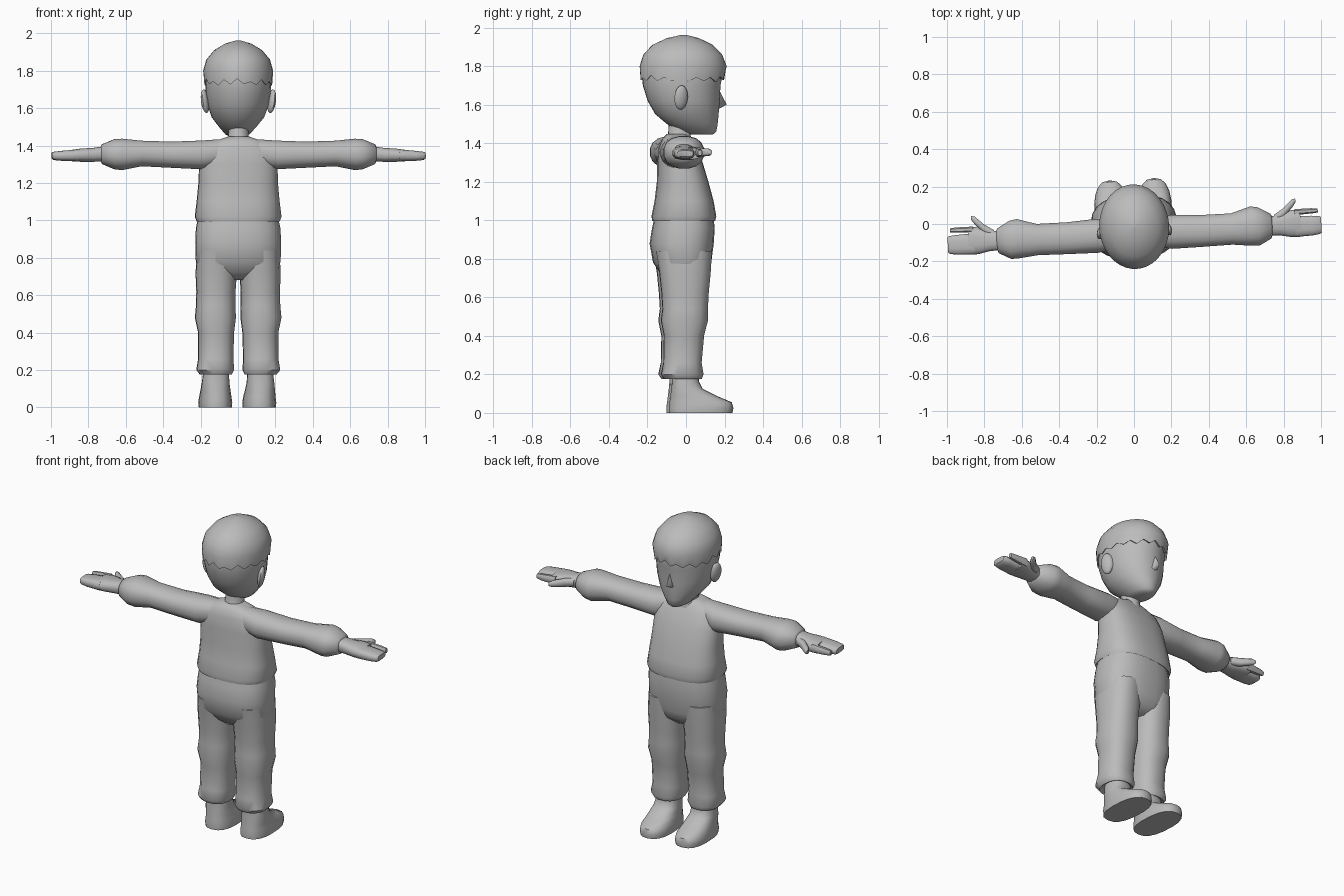
import bpy, bmesh, math, random
from mathutils import Matrix, Vector

random.seed(4)
cube = bpy.data.objects.get("Cube")
if cube:
    bpy.data.objects.remove(cube, do_unlink=True)

grey = bpy.data.materials.new("plain grey")
grey.use_nodes = True
colour = (0.5, 0.5, 0.5, 1)
grey.diffuse_color = colour
grey.node_tree.nodes["Principled BSDF"].inputs["Base Color"].default_value = colour

# The whole figure is turned slightly about the vertical
TURN = Matrix.Rotation(math.radians(3.1), 4, "Z")


def finish(name, bm, side=1, angle=50):
    """Mirror if needed, turn, and store a mesh as a smooth shaded object."""
    if side < 0:
        bmesh.ops.scale(bm, vec=(-1, 1, 1), verts=bm.verts)
    bm.transform(TURN)
    bmesh.ops.recalc_face_normals(bm, faces=bm.faces)
    mesh = bpy.data.meshes.new(name)
    bm.to_mesh(mesh)
    bm.free()
    mesh.materials.append(grey)
    obj = bpy.data.objects.new(name, mesh)
    bpy.context.collection.objects.link(obj)
    bpy.ops.object.select_all(action="DESELECT")
    obj.select_set(True)
    bpy.context.view_layer.objects.active = obj
    bpy.ops.object.shade_smooth_by_angle(angle=math.radians(angle))
    return obj


def loft(rings, axis="z", seg=16, power=2.0):
    """Skin rounded sections; each is (position, a min, a max, b min, b max)."""
    bm = bmesh.new()
    loops = []
    for t, a0, a1, b0, b1 in rings:
        loop = []
        for i in range(seg):
            ang = math.tau * (i + 0.5) / seg
            c, s = math.cos(ang), math.sin(ang)
            a = (a0 + a1) / 2 + (a1 - a0) / 2 * math.copysign(abs(c) ** (2 / power), c)
            b = (b0 + b1) / 2 + (b1 - b0) / 2 * math.copysign(abs(s) ** (2 / power), s)
            loop.append(bm.verts.new((a, b, t) if axis == "z" else (t, a, b)))
        loops.append(loop)
    for low, high in zip(loops, loops[1:]):
        for i in range(seg):
            j = (i + 1) % seg
            bm.faces.new((low[i], low[j], high[j], high[i]))
    bm.faces.new(loops[0][::-1])
    bm.faces.new(loops[-1])
    return bm


def body(rings, **options):
    """Loft centred on x from (height, half width, back, front)."""
    return loft([(z, -w, w, b, f) for z, w, b, f in rings], **options)


# Head with a narrow chin
finish("head", body([
    (1.445, .035, .03, .14), (1.46, .065, -.04, .158), (1.5, .1, -.1, .165),
    (1.55, .14, -.16, .17), (1.62, .165, -.2, .175), (1.7, .175, -.225, .18),
    (1.78, .178, -.232, .195), (1.86, .16, -.21, .17), (1.92, .09, -.13, .09)], seg=24))

# Hair cap with a jagged lower edge
hair = body([
    (1.74, .165, -.22, .17), (1.73, .183, -.238, .2), (1.8, .187, -.241, .212),
    (1.86, .17, -.222, .188), (1.91, .128, -.175, .14),
    (1.945, .07, -.1, .068), (1.962, .012, -.025, .0)], seg=32)
hair.verts.ensure_lookup_table()
for i in range(32):
    shift = random.uniform(.008, .03) if i % 2 else random.uniform(-.014, 0)
    for v in (hair.verts[i], hair.verts[i + 32]):
        v.co.z += shift
finish("hair", hair)

# Nose wedge
nose = bmesh.new()
points = [(0, .17, 1.68), (-.025, .165, 1.585), (.025, .165, 1.585), (0, .212, 1.6), (0, .165, 1.575)]
for p in points:
    nose.verts.new(p)
bmesh.ops.convex_hull(nose, input=nose.verts)
finish("nose", nose, angle=80)

# Neck
finish("neck", body([(1.38, .085, -.12, .04), (1.44, .055, -.095, .025),
                     (1.52, .055, -.09, .05)], seg=12))

# Shirt with a loose hem
finish("shirt", body([
    (1.01, .2, -.15, .13), (.995, .222, -.174, .15), (1.02, .232, -.178, .156),
    (1.1, .222, -.162, .142), (1.2, .213, -.15, .115), (1.3, .21, -.148, .085),
    (1.38, .195, -.14, .045), (1.42, .14, -.125, .02), (1.447, .06, -.1, .0)],
    seg=24, power=2.6))

# Trouser seat
finish("trouser_seat", body([
    (.68, .1, -.08, .06), (.72, .2, -.13, .11), (.78, .227, -.17, .13),
    (.88, .23, -.188, .143), (.96, .226, -.175, .148), (1.03, .21, -.16, .14)],
    seg=24, power=2.5))

for side, label in ((1, "left"), (-1, "right")):
    # Trouser leg with knee bulge and cuff
    finish(label + "_trouser_leg", loft([
        (.19, .05, .18, -.1, .05), (.175, .035, .205, -.12, .075),
        (.2, .022, .225, -.138, .085), (.26, .026, .215, -.125, .075),
        (.4, .022, .215, -.122, .088), (.48, .012, .232, -.138, .108),
        (.54, .014, .226, -.13, .108), (.62, .014, .224, -.135, .112),
        (.72, .006, .228, -.145, .122), (.84, .01, .22, -.165, .13)], power=2.4), side)

    # Shoe with a flat sole and sloping top
    finish(label + "_shoe", loft([
        (0, .03, .205, -.095, .235), (.025, .028, .208, -.096, .24),
        (.055, .032, .204, -.092, .232), (.085, .038, .2, -.088, .16),
        (.125, .045, .195, -.083, .08), (.16, .048, .19, -.08, .062),
        (.22, .05, .185, -.08, .055)], seg=18, power=2.5), side)

    # Sleeve with a flared cuff
    finish(label + "_sleeve", loft([
        (.05, -.12, .0, 1.3, 1.438), (.2, -.145, .04, 1.272, 1.428),
        (.36, -.143, .03, 1.28, 1.422), (.52, -.14, .03, 1.288, 1.427),
        (.625, -.152, .062, 1.267, 1.438), (.665, -.153, .055, 1.272, 1.435),
        (.73, -.118, .018, 1.3, 1.408), (.74, -.09, .0, 1.32, 1.39)],
        axis="x", power=2.3), side)

    # Hand: palm, fingers held together, index finger and thumb
    finish(label + "_palm", loft([
        (.7, -.1, .0, 1.315, 1.4), (.78, -.105, .008, 1.312, 1.388),
        (.84, -.118, .03, 1.312, 1.385), (.89, -.118, .034, 1.315, 1.378)],
        axis="x", seg=12, power=2.6), side)
    finish(label + "_fingers", loft([
        (.86, -.117, -.002, 1.315, 1.38), (.95, -.114, -.006, 1.318, 1.372),
        (.99, -.108, -.01, 1.322, 1.367), (1.0, -.1, -.016, 1.33, 1.362)],
        axis="x", seg=12, power=3), side)
    finish(label + "_index_finger", loft([
        (.86, .0, .034, 1.325, 1.378), (.95, .004, .034, 1.33, 1.37),
        (.985, .008, .03, 1.335, 1.365)], axis="x", seg=8, power=2.6), side)
    finish(label + "_thumb", loft([
        (.75, -.05, .01, 1.33, 1.38), (.8, -.01, .042, 1.328, 1.378),
        (.85, .042, .088, 1.333, 1.372), (.868, .068, .09, 1.34, 1.365)],
        axis="x", seg=8, power=2.6), side)

    # Ear, a flattened ball leaning outwards
    ear = bmesh.new()
    bmesh.ops.create_uvsphere(ear, u_segments=12, v_segments=8, radius=1)
    ear.transform(Matrix.Translation(Vector((.178, -.035, 1.637)))
                  @ Matrix.Rotation(math.radians(20), 4, "Z")
                  @ Matrix.Rotation(math.radians(8), 4, "Y")
                  @ Matrix.Diagonal((.02, .038, .064, 1)))
    finish(label + "_ear", ear, side)
